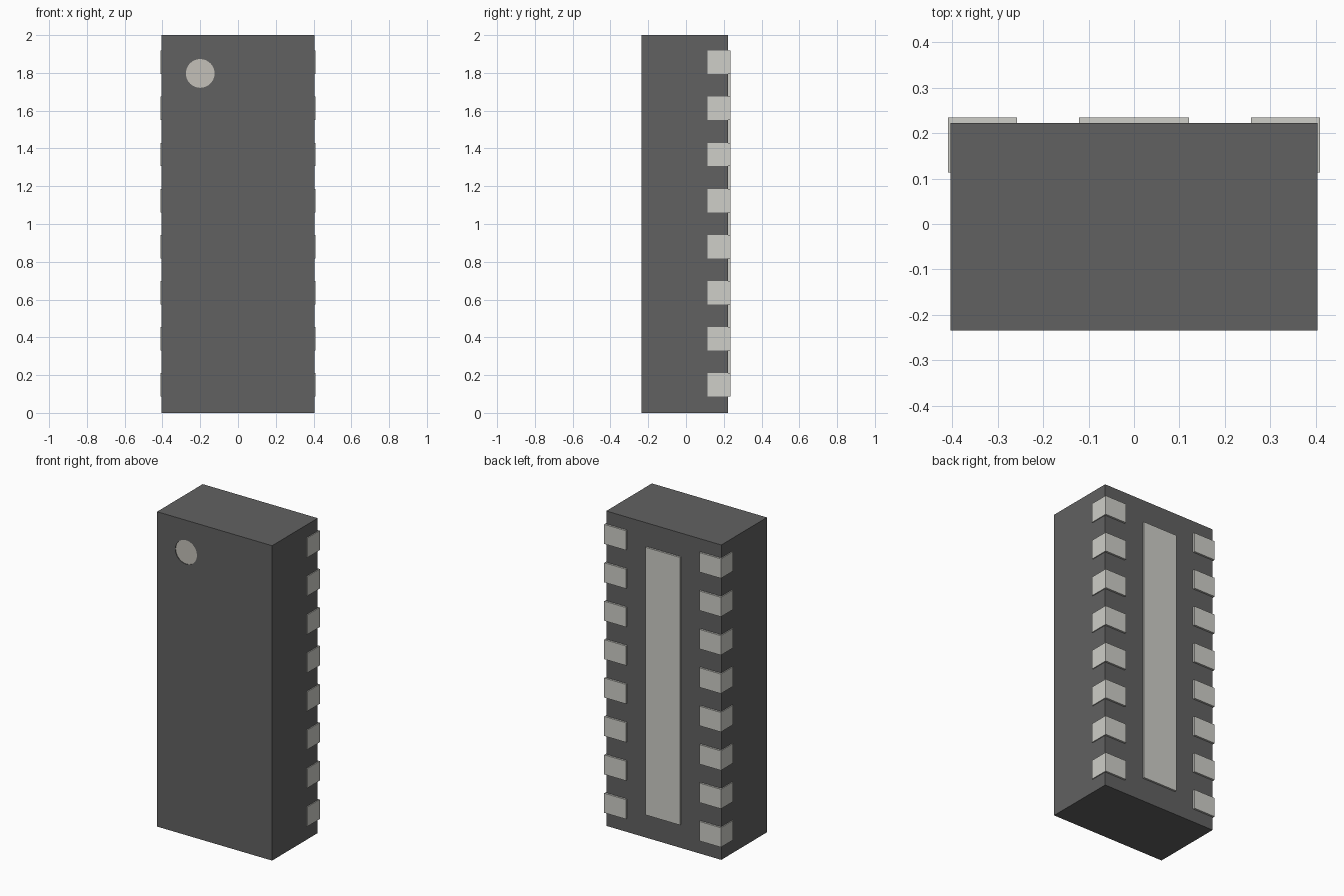
import bpy
import math

if "Cube" in bpy.data.objects:
    bpy.data.objects.remove(bpy.data.objects["Cube"])


def material(name, rgb):
    m = bpy.data.materials.new(name)
    m.diffuse_color = (*rgb, 1)
    m.use_nodes = True
    m.node_tree.nodes["Principled BSDF"].inputs["Base Color"].default_value = m.diffuse_color
    return m


dark = material("dark_plastic", (0.12, 0.12, 0.12))
metal = material("pale_metal", (0.62, 0.62, 0.58))
mark = material("pale_mark", (0.55, 0.53, 0.48))


def box(name, x, y, z, mat):
    """Axis-aligned box from (min, max) ranges."""
    bpy.ops.mesh.primitive_cube_add(size=1, location=[sum(r) / 2 for r in (x, y, z)])
    ob = bpy.context.object
    ob.name = name
    ob.scale = [r[1] - r[0] for r in (x, y, z)]
    bpy.ops.object.transform_apply(location=False, rotation=False, scale=True)
    ob.data.materials.append(mat)
    return ob


def disc(name, y, mat):
    """Round prism facing -y at the pin-one corner."""
    bpy.ops.mesh.primitive_cylinder_add(
        vertices=48, radius=0.076, depth=y[1] - y[0],
        location=(-0.2, sum(y) / 2, 1.797), rotation=(math.pi / 2, 0, 0))
    ob = bpy.context.object
    ob.name = name
    ob.data.materials.append(mat)
    bpy.ops.object.shade_smooth_by_angle()
    return ob


FRONT, BACK = -0.235, 0.223
RECESS = 0.012

# Package body with a shallow round recess
body = box("package_body", (-0.404, 0.404), (FRONT, BACK), (0, 2), dark)
cutter = disc("recess_cutter", (FRONT - 0.05, FRONT + RECESS), dark)
cut = body.modifiers.new("recess", 'BOOLEAN')
cut.operation = 'DIFFERENCE'
cut.solver = 'EXACT'
cut.object = cutter
bpy.context.view_layer.objects.active = body
bpy.ops.object.modifier_apply(modifier=cut.name)
bpy.data.objects.remove(cutter)

# Pale marker in the recess
disc("orientation_mark", (FRONT + RECESS - 0.008, FRONT + RECESS + 0.004), mark)

# Long pad on the back
box("centre_pad", (-0.121, 0.121), (BACK - 0.01, 0.235), (0.15, 1.85), metal)

# Two rows of contacts wrapping the back corners
for side, name in ((-1, "left"), (1, "right")):
    for i in range(8):
        z = 0.148 + i * 0.244
        box(f"{name}_contact_{i + 1}", sorted((side * 0.258, side * 0.41)),
            (0.113, 0.235), (z - 0.062, z + 0.062), metal)
